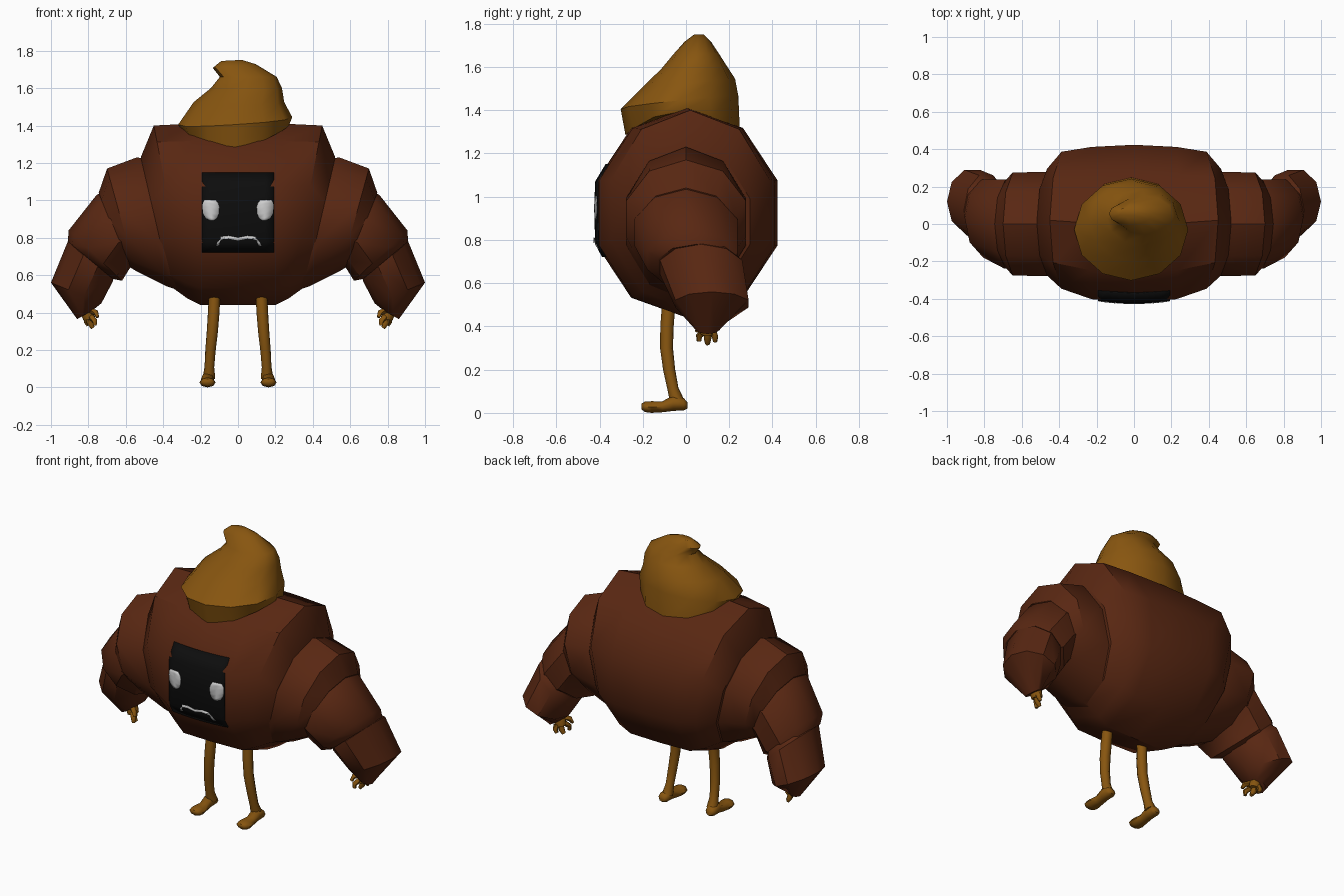
import bpy, bmesh, math
from mathutils import Vector

if "Cube" in bpy.data.objects:
    bpy.data.objects.remove(bpy.data.objects["Cube"])


def material(name, rgb):
    m = bpy.data.materials.new(name)
    m.diffuse_color = (*rgb, 1)
    m.use_nodes = True
    m.node_tree.nodes["Principled BSDF"].inputs["Base Color"].default_value = m.diffuse_color
    return m


CRUST = material("brown crust", (0.098, 0.020, 0.006))
DOUGH = material("golden dough", (0.245, 0.092, 0.005))
BLACK = material("black panel", (0.004, 0.004, 0.004))
WHITE = material("pale grey", (0.62, 0.62, 0.62))


def finish(name, bm, mat, angle=38):
    bmesh.ops.recalc_face_normals(bm, faces=bm.faces[:])
    me = bpy.data.meshes.new(name)
    bm.to_mesh(me)
    bm.free()
    me.materials.append(mat)
    ob = bpy.data.objects.new(name, me)
    bpy.context.collection.objects.link(ob)
    bpy.context.view_layer.objects.active = ob
    ob.select_set(True)
    bpy.ops.object.shade_smooth_by_angle(angle=math.radians(angle))
    ob.select_set(False)
    return ob


def loft(name, rings, mat, side=1, angle=38):
    """Skin a list of point rings and close both ends."""
    bm = bmesh.new()
    vs = [[bm.verts.new((p[0] * side, p[1], p[2])) for p in r] for r in rings]
    n = len(vs[0])
    for a, b in zip(vs, vs[1:]):
        for i in range(n):
            j = (i + 1) % n
            bm.faces.new((a[i], a[j], b[j], b[i]))
    bm.faces.new(vs[0][::-1])
    bm.faces.new(vs[-1])
    return finish(name, bm, mat, angle)


def section(tx, tz, bx, bz, yc, hy, n=10):
    """Slanted ring between a top point and a bottom point."""
    top, bot = Vector((tx, yc, tz)), Vector((bx, yc, bz))
    mid, half = (top + bot) / 2, (top - bot) / 2
    return [mid + half * math.cos(t) + Vector((0, hy * math.sin(t), 0))
            for t in (2 * math.pi * i / n for i in range(n))]


def tube(name, path, mat, side=1, n=8):
    """Round tube through points (x, y, z, radius)."""
    pts = [Vector(p[:3]) for p in path]
    rings = []
    for i, p in enumerate(pts):
        d = pts[min(i + 1, len(pts) - 1)] - pts[max(i - 1, 0)]
        u = d.cross(Vector((0.9, 0.1, 0.2))).normalized()
        v = d.cross(u).normalized()
        r = path[i][3]
        rings.append([p + r * (u * math.cos(t) + v * math.sin(t))
                      for t in (2 * math.pi * k / n for k in range(n))])
    return loft(name, rings, mat, side, 60)


# Central pastry segment
half = [(0.24, 1.41, 0.20, 0.44, 0.005, 0.428),
        (0.45, 1.40, 0.27, 0.475, 0.02, 0.385),
        (0.52, 1.23, 0.36, 0.54, 0.01, 0.30)]
body = [section(-a, b, -c, d, e, f) for a, b, c, d, e, f in half[::-1]]
body.append(section(0, 1.41, 0, 0.44, 0.005, 0.44))
body += [section(*s) for s in half]
loft("body", body, CRUST)

# Overlapping arm segments, from shoulder to wrist
ARM = {
    "upper_arm": [(0.44, 1.21, 0.26, 0.50, 0, 0.28), (0.54, 1.23, 0.38, 0.54, 0, 0.292),
                  (0.70, 1.17, 0.55, 0.625, 0, 0.29), (0.745, 1.04, 0.59, 0.65, 0, 0.24)],
    "forearm": [(0.70, 1.05, 0.52, 0.68, 0, 0.24), (0.755, 1.03, 0.58, 0.635, 0, 0.25),
                (0.905, 0.84, 0.62, 0.57, 0.03, 0.22), (0.91, 0.78, 0.67, 0.58, 0.05, 0.19)],
    "cuff": [(0.87, 0.80, 0.66, 0.60, 0.06, 0.18), (0.91, 0.78, 0.67, 0.565, 0.07, 0.20),
             (1.0, 0.56, 0.73, 0.45, 0.12, 0.178), (0.86, 0.365, 0.78, 0.41, 0.10, 0.055)],
}
FINGERS = [[(0.785, 0.08, 0.375, 0.016), (0.765, 0.06, 0.355, 0.015), (0.765, 0.06, 0.33, 0.010)],
           [(0.80, 0.10, 0.37, 0.018), (0.79, 0.10, 0.34, 0.017), (0.775, 0.10, 0.318, 0.011)],
           [(0.81, 0.125, 0.375, 0.016), (0.81, 0.135, 0.35, 0.015), (0.80, 0.135, 0.33, 0.010)]]

for side, tag in ((1, "right"), (-1, "left")):
    for part, rows in ARM.items():
        loft(f"{part}_{tag}", [section(*s) for s in rows], CRUST, side)

    # Hand with three short fingers and a thumb
    tube(f"palm_{tag}", [(0.82, 0.10, 0.43, 0.025), (0.805, 0.10, 0.40, 0.036),
                         (0.795, 0.10, 0.365, 0.032)], DOUGH, side)
    for i, f in enumerate(FINGERS):
        tube(f"finger_{i + 1}_{tag}", f, DOUGH, side, 6)
    tube(f"thumb_{tag}", [(0.79, 0.08, 0.41, 0.016), (0.76, 0.06, 0.40, 0.015),
                          (0.75, 0.05, 0.375, 0.009)], DOUGH, side, 6)

    # Leg and foot
    tube(f"leg_{tag}", [(0.125, -0.08, 0.50, 0.031), (0.13, -0.088, 0.40, 0.031),
                        (0.137, -0.09, 0.30, 0.030), (0.147, -0.078, 0.20, 0.028),
                        (0.153, -0.06, 0.11, 0.026), (0.155, -0.04, 0.05, 0.034)], DOUGH, side)
    foot = []
    for y, z, rx, rz in [(0.006, 0.035, 0.02, 0.015), (-0.01, 0.04, 0.034, 0.028),
                         (-0.06, 0.045, 0.034, 0.036), (-0.11, 0.028, 0.034, 0.025),
                         (-0.16, 0.027, 0.043, 0.027), (-0.19, 0.028, 0.040, 0.024),
                         (-0.205, 0.03, 0.024, 0.014)]:
        foot.append([(0.163 + rx * math.cos(t), y, z + rz * math.sin(t))
                     for t in (math.pi * k / 4 for k in range(8))])
    loft(f"foot_{tag}", foot, DOUGH, side, 60)

# Swirled dough cap: centre x, y, z, radius x, y, saddle, tilt x, tilt y
CAP = [(-0.015, -0.015, 1.285, 0.285, 0.265, 0.10, 0.01, 0.0),
       (-0.015, -0.03, 1.435, 0.305, 0.272, -0.01, 0.02, 0.03),
       (0.005, 0.012, 1.525, 0.242, 0.215, 0, 0, 0.02),
       (0.045, 0.035, 1.60, 0.19, 0.15, 0, 0, 0.01),
       (0.055, 0.048, 1.66, 0.152, 0.105, 0, 0, 0),
       (-0.02, 0.055, 1.718, 0.115, 0.06, 0, 0.01, 0),
       (-0.035, 0.06, 1.748, 0.055, 0.025, 0, 0.003, 0)]
cap = []
for cx, cy, z, rx, ry, saddle, kx, ky in CAP:
    cap.append([(cx + rx * math.cos(t), cy + ry * math.sin(t),
                 z + saddle * math.cos(t) ** 2 + kx * math.cos(t) + ky * math.sin(t))
                for t in (math.pi * k / 6 for k in range(12))])
loft("dough_cap", cap, DOUGH, 1, 45)

# Face panel that follows the front of the body
PROFILE = [(0.72, -0.388), (0.78, -0.42), (0.95, -0.425), (1.07, -0.42), (1.15, -0.372)]


def front_y(x, z):
    for (z0, y0), (z1, y1) in zip(PROFILE, PROFILE[1:]):
        if z <= z1:
            break
    return y0 + (y1 - y0) * (z - z0) / (z1 - z0) + 0.4 * x * x


def plate(name, strips, mat, lift):
    """Thin plate from rows of (x, z) points laid on the face curve."""
    bm = bmesh.new()
    vs = [[bm.verts.new((x, front_y(x, z) - lift, z)) for x, z in row] for row in strips]
    for a, b in zip(vs, vs[1:]):
        for i in range(len(a) - 1):
            bm.faces.new((a[i], a[i + 1], b[i + 1], b[i]))
    ob = finish(name, bm, mat)
    for p in ob.data.polygons:
        if p.normal.y > 0:
            ob.data.flip_normals()
        break
    mod = ob.modifiers.new("thickness", 'SOLIDIFY')
    mod.thickness = 0.008 if lift == 0 else 0.003
    mod.offset = -1


xs = [-0.192 + 0.048 * i for i in range(9)]
plate("face_panel", [[(x, z) for x in xs] for z, _ in PROFILE], BLACK, 0)

# Eyes: rows of inner edge, outer edge, height
EYE = [(0.130, 0.150, 0.892), (0.112, 0.172, 0.905), (0.102, 0.186, 0.93),
       (0.100, 0.190, 0.965), (0.106, 0.188, 0.985), (0.120, 0.178, 1.003)]
for side, tag in ((1, "right"), (-1, "left")):
    plate(f"eye_{tag}", [[(side * a, z), (side * (a + b) / 2, z), (side * b, z)]
                         for a, b, z in EYE], WHITE, 0.004)

# Frowning mouth
MOUTH = [(-0.118, 0.756), (-0.112, 0.775), (-0.092, 0.791), (-0.05, 0.795), (0, 0.785),
         (0.05, 0.795), (0.092, 0.791), (0.118, 0.775), (0.126, 0.756)]
plate("mouth", [[(x, z) for x, z in MOUTH],
                [(x * (1.0 if abs(x) < 0.1 else 0.86), z + (0.016 if abs(x) < 0.1 else 0.002))
                 for x, z in MOUTH]], WHITE, 0.004)
